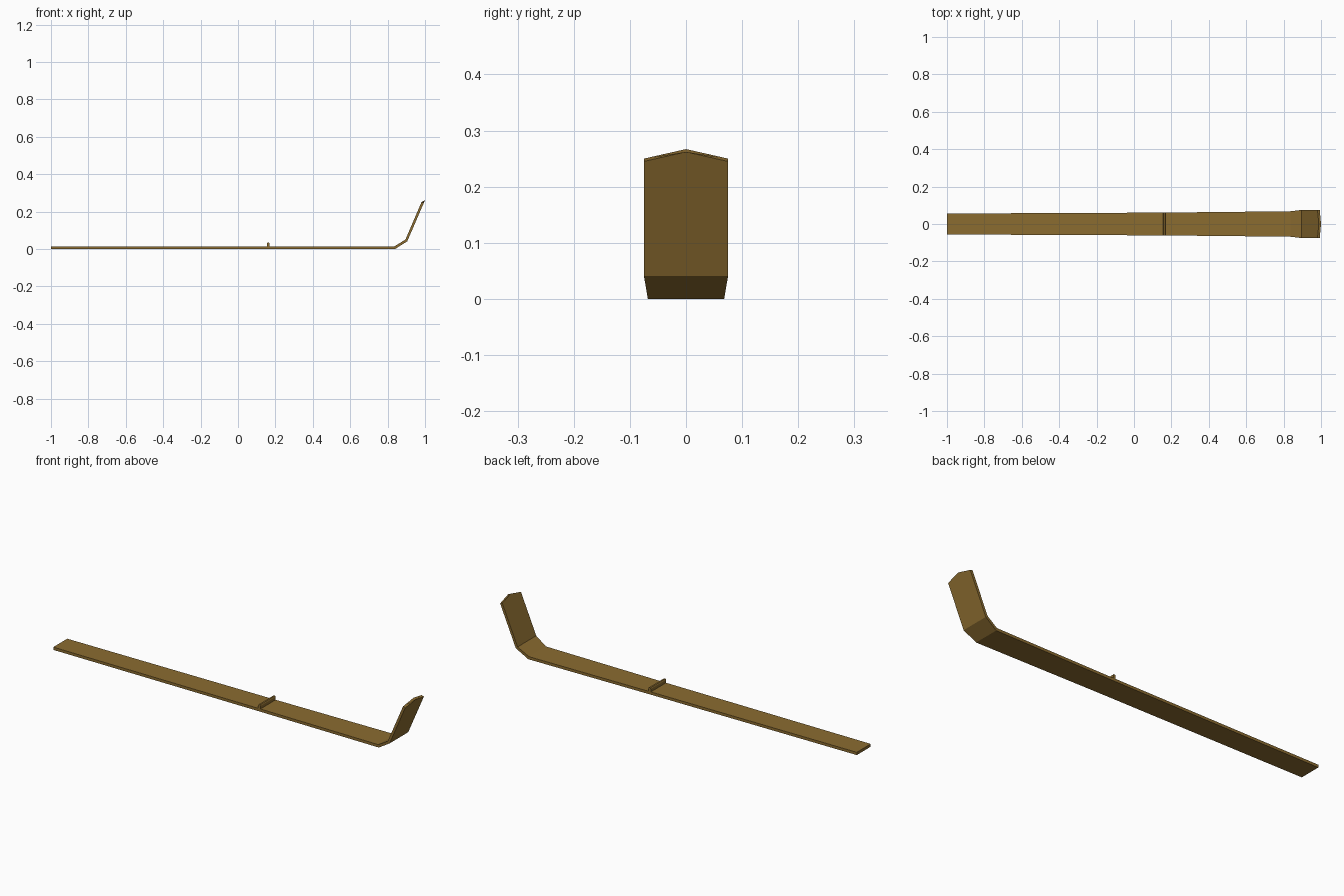
import bpy, bmesh

cube = bpy.data.objects.get("Cube")
if cube:
    bpy.data.objects.remove(cube, do_unlink=True)


def make_material(name, rgb):
    mat = bpy.data.materials.new(name)
    mat.use_nodes = True
    mat.diffuse_color = (*rgb, 1)
    mat.node_tree.nodes["Principled BSDF"].inputs["Base Color"].default_value = (*rgb, 1)
    return mat


wood = make_material("brown wood", (0.26, 0.15, 0.03))


def finish(bm, name):
    bmesh.ops.recalc_face_normals(bm, faces=bm.faces)
    mesh = bpy.data.meshes.new(name)
    bm.to_mesh(mesh)
    bm.free()
    mesh.materials.append(wood)
    obj = bpy.data.objects.new(name, mesh)
    bpy.context.collection.objects.link(obj)
    return obj


def loft(bm, rings):
    """Skin closed rings of equal size and cap both ends."""
    rings = [[bm.verts.new(p) for p in ring] for ring in rings]
    for a, b in zip(rings, rings[1:]):
        for i in range(len(a)):
            j = (i + 1) % len(a)
            bm.faces.new((a[i], a[j], b[j], b[i]))
    bm.faces.new(rings[0])
    bm.faces.new(rings[-1])


# Ski board: underside x, z, top x, z, half width, point length factor
tip_rise = (0.007, 0.017)
stations = [
    (-1.0, 0.0, -1.0, 0.014, 0.056, 0),
    (0.16, 0.0, 0.16, 0.014, 0.061, 0),
    (0.84, 0.0, 0.836, 0.014, 0.068, 0),
    (0.905, 0.041, 0.895, 0.05, 0.075, 0),
    (0.993, 0.245, 0.981, 0.25, 0.075, 1),
]
rings = []
for bx, bz, tx, tz, w, point in stations:
    dx, dz = (point * r for r in tip_rise)
    rings.append([(bx, -w, bz), (bx + dx, 0, bz + dz), (bx, w, bz),
                  (tx, w, tz), (tx + dx, 0, tz + dz), (tx, -w, tz)])
bm = bmesh.new()
loft(bm, rings)
bmesh.ops.dissolve_limit(bm, angle_limit=0.005, verts=bm.verts, edges=bm.edges)
finish(bm, "ski_board")

# Foot strap: low bar across the board with chamfered upper edges
profile = [(-0.007, 0.013), (0.007, 0.013), (0.007, 0.029),
           (0.004, 0.034), (-0.004, 0.034), (-0.007, 0.029)]
bm = bmesh.new()
loft(bm, [[(0.162 + x, y, z) for x, z in profile] for y in (-0.061, 0.061)])
finish(bm, "foot_strap")
